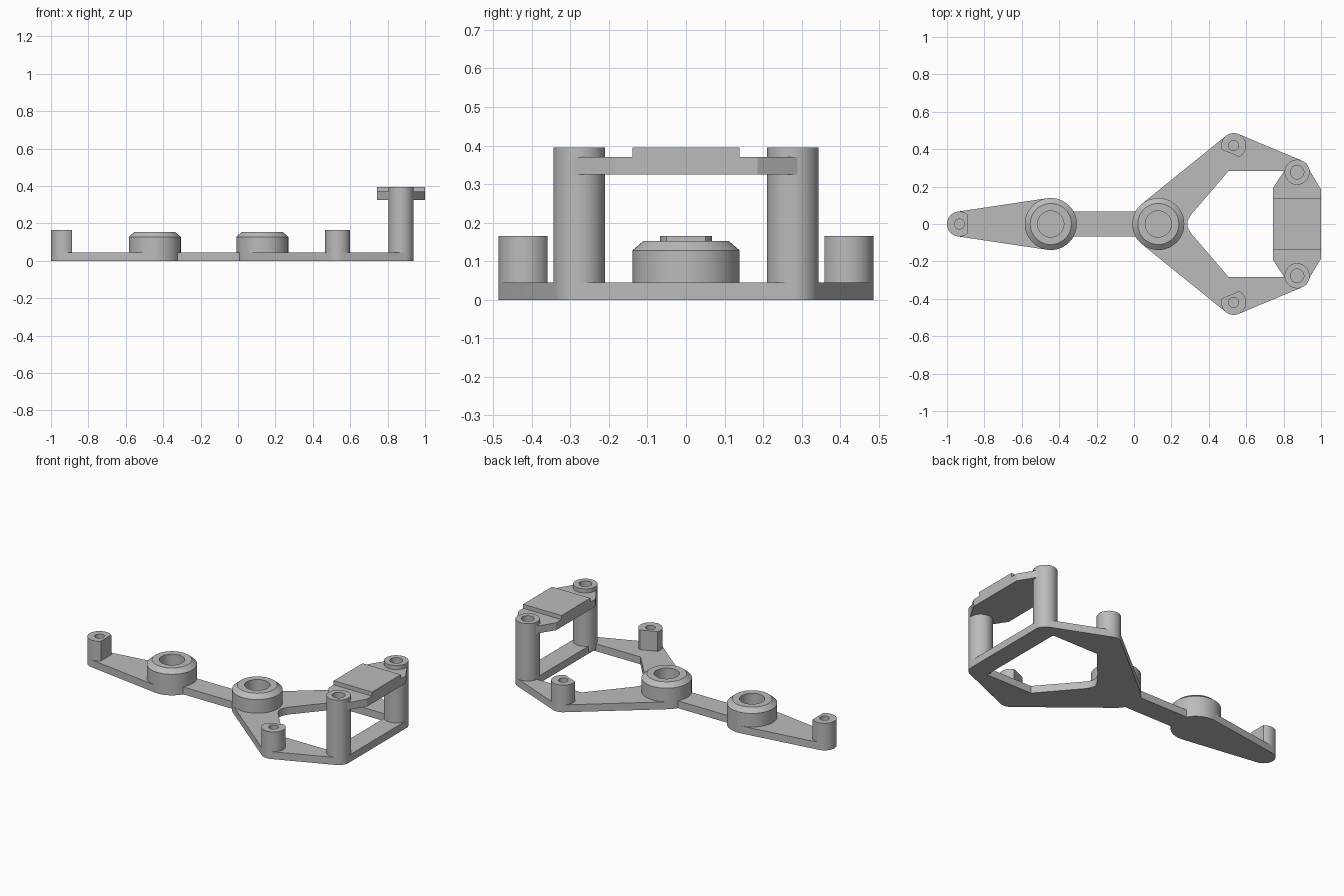
import bpy, bmesh
from math import cos, sin, pi, radians
from mathutils import Matrix, Vector
from mathutils.geometry import convex_hull_2d

if "Cube" in bpy.data.objects:
    bpy.data.objects.remove(bpy.data.objects["Cube"], do_unlink=True)

grey = bpy.data.materials.new("plain_grey")
grey.use_nodes = True
grey.diffuse_color = (0.5, 0.5, 0.5, 1)
grey.node_tree.nodes["Principled BSDF"].inputs["Base Color"].default_value = (0.5, 0.5, 0.5, 1)

BASE = 0.045          # thickness of the base plates
END = (-0.933, 0)     # centre of the tail post
BOSS_A, BOSS_B = (-0.445, 0), (0.13, 0)
SIDE_X, SIDE_Y = 0.533, 0.419
TALL_X, TALL_Y = 0.872, 0.277
POST_R, BOSS_R = 0.067, 0.139


def finish(ob):
    """Weld, set material and shade."""
    bm = bmesh.new()
    bm.from_mesh(ob.data)
    bmesh.ops.remove_doubles(bm, verts=bm.verts, dist=0.0002)
    bmesh.ops.recalc_face_normals(bm, faces=bm.faces)
    bm.to_mesh(ob.data)
    bm.free()
    ob.data.materials.clear()
    ob.data.materials.append(grey)
    bpy.ops.object.select_all(action="DESELECT")
    ob.select_set(True)
    bpy.context.view_layer.objects.active = ob
    bpy.ops.object.shade_smooth_by_angle(angle=radians(30))


def circle(c, r, n=48):
    return [(c[0] + r * cos(2 * pi * i / n), c[1] + r * sin(2 * pi * i / n)) for i in range(n)]


def hull(*loops):
    pts = [Vector(p) for loop in loops for p in loop]
    return [tuple(pts[i]) for i in convex_hull_2d(pts)]


def slab(name, loops, z0, z1):
    """Extrude an outline, with any further loops as holes."""
    cu = bpy.data.curves.new(name, "CURVE")
    cu.dimensions = "2D"
    cu.fill_mode = "BOTH"
    cu.extrude = (z1 - z0) / 2
    for loop in loops:
        sp = cu.splines.new("POLY")
        sp.points.add(len(loop) - 1)
        for p, (x, y) in zip(sp.points, loop):
            p.co = (x, y, 0, 1)
        sp.use_cyclic_u = True
    ob = bpy.data.objects.new(name, cu)
    bpy.context.collection.objects.link(ob)
    bpy.ops.object.select_all(action="DESELECT")
    ob.select_set(True)
    bpy.context.view_layer.objects.active = ob
    bpy.ops.object.convert(target="MESH")
    ob = bpy.context.view_layer.objects.active
    ob.data.transform(Matrix.Translation((0, 0, (z0 + z1) / 2)))
    finish(ob)


def lathe(name, centre, profile):
    """Spin (radius, height) points about a vertical axis."""
    bm = bmesh.new()
    vs = [bm.verts.new((r, 0, z)) for r, z in profile]
    es = [bm.edges.new(pair) for pair in zip(vs, vs[1:])]
    bmesh.ops.spin(bm, geom=vs + es, cent=(0, 0, 0), axis=(0, 0, 1),
                   angle=2 * pi, steps=48, use_duplicate=False)
    bmesh.ops.translate(bm, verts=bm.verts, vec=(centre[0], centre[1], 0))
    me = bpy.data.meshes.new(name)
    bm.to_mesh(me)
    bm.free()
    ob = bpy.data.objects.new(name, me)
    bpy.context.collection.objects.link(ob)
    finish(ob)


def flat_post(name, c, normal):
    """Short drilled post with one flat side facing the given direction."""
    n = Vector(normal).normalized()
    outline = []
    for p in circle(c, POST_R, 96):
        d = Vector(p) - Vector(c)
        if d.dot(n) < 0.046:
            outline.append(p)
    slab(name, [outline, circle(c, 0.027)], BASE - 0.002, 0.165)


def mirrored(half):
    return half + [(x, -y) for x, y in reversed(half)]


# Base: tapered tail arm, link bar and forked frame with a window
slab("tail_arm", [hull(circle(END, POST_R), circle(BOSS_A, BOSS_R))], 0, BASE)
slab("link_bar", [mirrored([(-0.33, 0.067), (0.015, 0.067)])], 0, BASE)
corners = [circle((x, s * y), POST_R) for x, y in ((SIDE_X, SIDE_Y), (TALL_X, TALL_Y)) for s in (1, -1)]
window = mirrored([(0.285, 0.015), (0.305, 0.05), (0.505, 0.283), (0.82, 0.283)])
slab("forked_frame", [hull(circle(BOSS_B, BOSS_R), *corners), window], 0, BASE)

# Round bosses with chamfered rims and blind sockets
for name, c in (("tail_boss", BOSS_A), ("centre_boss", BOSS_B)):
    lathe(name, c, [(0, 0.01), (BOSS_R, 0.01), (BOSS_R, 0.128), (0.11, 0.153),
                    (0.07, 0.153), (0.07, 0.048), (0, 0.048)])

# Short posts
flat_post("tail_post", END, (1, 0))
for side, s in (("left", 1), ("right", -1)):
    # Names follow the back and front edges of the frame
    edge = "back" if s > 0 else "front"
    flat_post(edge + "_short_post", (SIDE_X, s * SIDE_Y), (-0.37, -0.93 * s))
    lathe(edge + "_tall_post", (TALL_X, s * TALL_Y),
          [(0, 0.01), (POST_R, 0.01), (POST_R, 0.395), (0.036, 0.395), (0.036, 0.29), (0, 0.29)])

# Bridge between the tall posts, notched around their sockets, with a raised pad
half = [(0.742, 0.19), (0.81, 0.295), (0.822, 0.235), (0.922, 0.235), (0.934, 0.295), (1.0, 0.185)]
slab("bridge", [mirrored(half)], 0.325, 0.37)
slab("bridge_pad", [mirrored([(0.742, 0.139), (1.0, 0.139)])], 0.369, 0.395)
